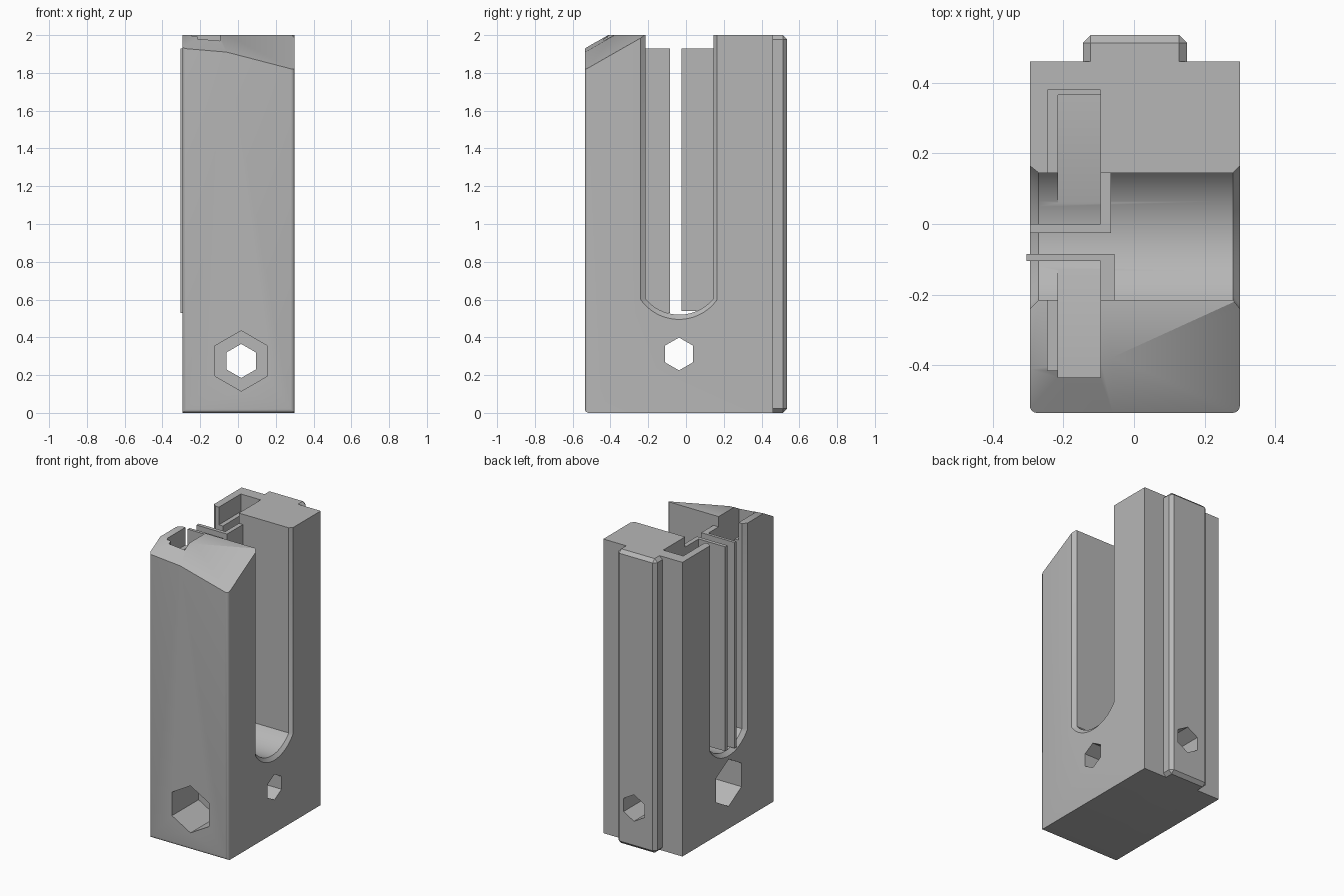
import bpy, bmesh, math
from mathutils import Vector

if "Cube" in bpy.data.objects:
    bpy.data.objects.remove(bpy.data.objects["Cube"], do_unlink=True)

grey = bpy.data.materials.new("plain grey")
grey.use_nodes = True
COLOR = (0.47, 0.47, 0.47, 1)
grey.diffuse_color = COLOR
grey.node_tree.nodes["Principled BSDF"].inputs["Base Color"].default_value = COLOR


def finish(bm, name):
    bmesh.ops.recalc_face_normals(bm, faces=bm.faces)
    me = bpy.data.meshes.new(name)
    bm.to_mesh(me)
    bm.free()
    me.materials.append(grey)
    ob = bpy.data.objects.new(name, me)
    bpy.context.collection.objects.link(ob)
    return ob


def box_bm(lo, hi):
    bm = bmesh.new()
    bmesh.ops.create_cube(bm, size=1)
    for v in bm.verts:
        v.co = Vector([(a + b) / 2 + c * (b - a) for a, b, c in zip(lo, hi, v.co)])
    return bm


def loft(sections, name):
    """Closed solid through equal rings of points."""
    bm = bmesh.new()
    rings = [[bm.verts.new(p) for p in s] for s in sections]
    n = len(rings[0])
    for a, b in zip(rings, rings[1:]):
        for i in range(n):
            j = (i + 1) % n
            bm.faces.new((a[i], a[j], b[j], b[i]))
    bm.faces.new(rings[0])
    bm.faces.new(rings[-1])
    return finish(bm, name)


def boolean(target, tool, operation="DIFFERENCE"):
    m = target.modifiers.new("cut", "BOOLEAN")
    m.operation, m.solver, m.object = operation, "EXACT", tool
    bpy.context.view_layer.objects.active = target
    bpy.ops.object.modifier_apply(modifier=m.name)
    bpy.data.objects.remove(tool, do_unlink=True)


def hex_cutter(axis, center, z, r, start, end):
    def ring(d):
        pts = []
        for k in range(6):
            a = k * math.pi / 3
            s, h = center + r * math.sin(a), z + r * math.cos(a)
            pts.append((s, d, h) if axis == "y" else (d, s, h))
        return pts
    return loft([ring(start), ring(end)], "hex_cutter")


def u_section(x, y0, y1, spring, bottom):
    """U outline with a shallow round floor, open above the top."""
    mid, half, sag = (y0 + y1) / 2, (y1 - y0) / 2, spring - bottom
    r = (half * half + sag * sag) / (2 * sag)
    span = math.asin(half / r)
    pts = [(x, y0, 2.2)]
    for k in range(25):
        a = -span + 2 * span * k / 24
        pts.append((x, mid + r * math.sin(a), bottom + r - r * math.cos(a)))
    return pts + [(x, y1, 2.2)]


# Main block with rounded front and bottom edges
bm = box_bm((-0.295, -0.535, 0), (0.3, 0.46, 2))
round_edges = [e for e in bm.edges
               if all(v.co.y < -0.5 for v in e.verts) and min(v.co.z for v in e.verts) < 1]
bmesh.ops.bevel(bm, geom=round_edges, offset=0.02, segments=4, profile=0.5, affect="EDGES")

# Two slanted facets on the front of the top
for co, gx in (((-0.06, -0.535, 1.91), -0.26), ((-0.06, -0.535, 1.91), -0.085)):
    cut = bmesh.ops.bisect_plane(bm, geom=bm.verts[:] + bm.edges[:] + bm.faces[:],
                                 plane_co=co, plane_no=(-gx, -0.57, 1), clear_outer=True)
    bmesh.ops.holes_fill(bm, edges=[e for e in bm.edges if e.is_boundary])
body = finish(bm, "body")

# Chamfered mounting rail on the back
bm = box_bm((-0.145, 0.4, 0), (0.15, 0.535, 2))
rail_edges = [e for e in bm.edges if max(v.co.y for v in e.verts) > 0.5]
bmesh.ops.bevel(bm, geom=rail_edges, offset=0.022, segments=1, affect="EDGES")
boolean(body, finish(bm, "rail"), "UNION")

# U-shaped slot, flared at both side faces
wide, narrow = (-0.24, 0.165, 0.6, 0.495), (-0.215, 0.145, 0.605, 0.52)
boolean(body, loft([u_section(-0.32, *wide), u_section(-0.295, *wide),
                    u_section(-0.27, *narrow), u_section(0.28, *narrow),
                    u_section(0.3, *wide), u_section(0.32, *wide)], "slot_cutter"))

# Deep pocket for the contacts, with a wider ledge at the top
boolean(body, finish(box_bm((-0.215, -0.435, 0.54), (-0.095, 0.365, 2.2)), "pocket_cutter"))
boolean(body, finish(box_bm((-0.245, -0.415, 1.88), (-0.095, 0.38, 2.2)), "ledge_cutter"))

# Crossing hexagonal bolt holes with wide recesses
for args in (("y", 0.017, 0.275, 0.09, -0.7, 0.7), ("y", 0.017, 0.275, 0.16, -0.7, -0.25),
             ("x", -0.037, 0.312, 0.087, -0.5, 0.5), ("x", -0.037, 0.312, 0.16, -0.5, -0.1)):
    boolean(body, hex_cutter(*args))


# Two L-shaped contact plates
def contact(name, x0, x1, ya, yb, y_end, z0):
    leg = -0.095
    inner, outer = (ya, yb) if y_end < ya else (yb, ya)
    outline = [(x0, outer), (x1, outer), (x1, y_end), (leg, y_end), (leg, inner), (x0, inner)]
    return loft([[(x, y, z) for x, y in outline] for z in (z0, 1.93)], name)


contact("front_contact", -0.305, -0.055, -0.105, -0.085, -0.28, 0.53)
contact("back_contact", -0.295, -0.065, -0.025, 0, 0.205, 0.54)

# Smooth rounded parts, sharp corners
for ob in bpy.data.objects:
    ob.select_set(ob.type == "MESH")
bpy.context.view_layer.objects.active = body
bpy.ops.object.shade_smooth_by_angle(angle=math.radians(30))
